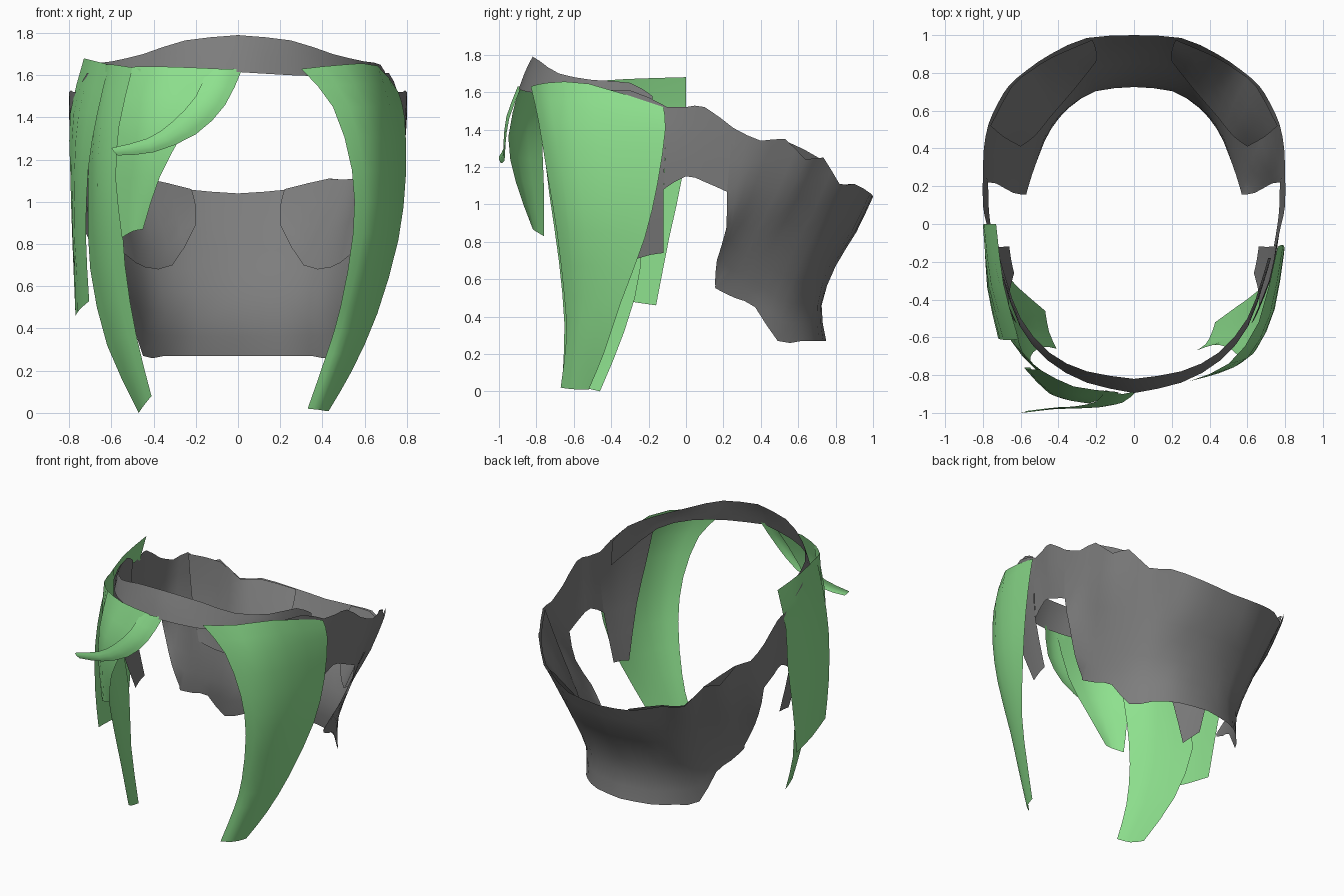
import bpy, bmesh
from mathutils import Vector


def material(name, rgb):
    m = bpy.data.materials.new(name)
    m.diffuse_color = (*rgb, 1)
    return m


GREEN = material("soft green", (0.27, 0.75, 0.27))
GREY = material("charcoal grey", (0.205, 0.205, 0.205))


def spline(pts, steps):
    """Curve passing through every point of one strand line."""
    p = [Vector(v) for v in pts]
    p = [2 * p[0] - p[1]] + p + [2 * p[-1] - p[-2]]
    out = []
    for i in range(1, len(p) - 2):
        a, b, c, d = p[i - 1:i + 3]
        for k in range(steps):
            t = k / steps
            out.append(0.5 * (2 * b + (c - a) * t + (2 * a - 5 * b + 4 * c - d) * t * t
                              + (3 * b - a - 3 * c + d) * t ** 3))
    return out + [p[-2]]


def sheet(name, mat, lines, across=2, along=2, mirror=False):
    """Thin curved sheet lofted through lines that run from top to bottom."""
    cols = [spline(l, along) for l in lines]
    rows = [spline(r, across) for r in zip(*cols)]
    bm = bmesh.new()
    grid = [[bm.verts.new(v) for v in r] for r in rows]
    for r0, r1 in zip(grid, grid[1:]):
        for a, b, c, d in zip(r0, r0[1:], r1[1:], r1):
            bm.faces.new((a, b, c, d))
    # outward facing
    bm.normal_update()
    if sum(f.normal.dot(f.calc_center_median() * Vector((1, 1, 0))) for f in bm.faces) < 0:
        bmesh.ops.reverse_faces(bm, faces=bm.faces[:])
    me = bpy.data.meshes.new(name)
    bm.to_mesh(me)
    bm.free()
    me.materials.append(mat)
    ob = bpy.data.objects.new(name, me)
    bpy.context.collection.objects.link(ob)
    for f in me.polygons:
        f.use_smooth = True
    if mirror:
        mod = ob.modifiers.new("mirror", 'MIRROR')
        mod.merge_threshold = 0.002
    return ob


# Back of the hair, from the middle round to the rear edge of the ear opening
sheet("back_hair", GREY, [
    [(0, 1.0, 1.04), (0, .91, .85), (0, .80, .67), (0, .725, .46), (0, .75, .27)],
    [(.25, .985, 1.06), (.23, .89, .86), (.22, .77, .68), (.20, .705, .46), (.21, .71, .27)],
    [(.44, .90, 1.11), (.40, .81, .89), (.38, .71, .69), (.345, .62, .47), (.35, .62, .27)],
    [(.56, .82, 1.11), (.51, .73, .92), (.47, .62, .71), (.43, .53, .48), (.45, .49, .27)],
    [(.66, .735, 1.25), (.61, .64, 1.02), (.55, .52, .78), (.50, .42, .55), (.50, .37, .45)],
    [(.72, .64, 1.24), (.68, .54, 1.03), (.61, .42, .82), (.555, .33, .62), (.54, .26, .50)],
    [(.77, .53, 1.35), (.73, .43, 1.10), (.66, .33, .87), (.595, .24, .65), (.57, .16, .55)],
    [(.795, .40, 1.34), (.767, .32, 1.12), (.72, .27, .92), (.63, .20, .70), (.57, .16, .56)],
    [(.80, .25, 1.41), (.775, .22, 1.07), (.73, .215, .87), (.64, .165, .70), (.57, .155, .57)],
], mirror=True)

# Inner layer overlapping the back on each side
sheet("inner_layer", GREY, [
    [(.22, .975, 1.06), (.20, .92, .98), (.20, .86, .89)],
    [(.43, .885, 1.11), (.36, .79, .88), (.31, .72, .70)],
    [(.55, .81, 1.11), (.48, .69, .88), (.44, .57, .69)],
    [(.65, .725, 1.24), (.57, .57, .95), (.52, .47, .74)],
    [(.76, .52, 1.345), (.69, .46, 1.07), (.60, .41, .80)],
], mirror=True)

# Strip arching over the ear
sheet("over_ear_hair", GREY, [
    [(.80, .27, 1.395), (.788, .25, 1.23), (.772, .235, 1.06)],
    [(.80, .10, 1.52), (.79, .10, 1.32), (.77, .10, 1.12)],
    [(.78, 0, 1.52), (.775, 0, 1.34), (.76, 0, 1.15)],
    [(.755, -.10, 1.52), (.76, -.11, 1.32), (.74, -.12, 1.08)],
], mirror=True)

# Sideburn hanging in front of the ear, wide at the top
sheet("sideburn", GREY, [
    [(.755, -.10, 1.52), (.76, -.11, 1.32), (.74, -.12, 1.08), (.66, -.12, .74)],
    [(.715, -.30, 1.61), (.725, -.29, 1.34), (.71, -.25, 1.06), (.65, -.19, .73)],
    [(.62, -.53, 1.60), (.65, -.48, 1.34), (.665, -.39, 1.06), (.635, -.26, .71)],
], mirror=True)

# Narrow band across the forehead
sheet("forehead_band", GREY, [
    [(0, -.82, 1.79), (0, -.86, 1.71), (0, -.895, 1.615)],
    [(.25, -.78, 1.765), (.25, -.81, 1.68), (.25, -.84, 1.60)],
    [(.45, -.68, 1.70), (.46, -.70, 1.64), (.46, -.72, 1.59)],
    [(.60, -.50, 1.665), (.605, -.52, 1.62), (.605, -.54, 1.56)],
    [(.675, -.30, 1.65), (.685, -.30, 1.55), (.69, -.30, 1.45)],
    [(.71, -.18, 1.58), (.72, -.18, 1.48), (.725, -.18, 1.40)],
], mirror=True)

# Long lock on the +x side
sheet("right_long_lock", GREEN, [
    [(.30, -.83, 1.63), (.45, -.79, 1.45), (.54, -.74, 1.15), (.545, -.69, .85),
     (.485, -.65, .5), (.42, -.64, .28), (.33, -.67, .02)],
    [(.50, -.74, 1.65), (.60, -.71, 1.45), (.65, -.66, 1.15), (.64, -.62, .85),
     (.55, -.60, .5), (.48, -.61, .28), (.38, -.635, .015)],
    [(.66, -.52, 1.645), (.72, -.48, 1.45), (.745, -.45, 1.15), (.72, -.44, .85),
     (.62, -.48, .5), (.52, -.54, .26), (.41, -.58, .01)],
    [(.76, -.12, 1.52), (.79, -.11, 1.40), (.795, -.15, 1.12), (.76, -.22, .82),
     (.66, -.35, .47), (.54, -.44, .20), (.43, -.52, .01)],
])

# Long lock on the -x side
sheet("left_long_lock", GREEN, [
    [(-.46, -.80, 1.63), (-.52, -.77, 1.38), (-.55, -.73, 1.05), (-.535, -.68, .70),
     (-.48, -.65, .36), (-.41, -.66, .08)],
    [(-.59, -.68, 1.65), (-.65, -.62, 1.38), (-.665, -.57, 1.05), (-.64, -.52, .70),
     (-.56, -.54, .36), (-.45, -.57, .03)],
    [(-.64, -.50, 1.65), (-.70, -.38, 1.35), (-.71, -.30, 1.0), (-.70, -.24, .68),
     (-.62, -.33, .32), (-.47, -.46, 0)],
])

# Broad lock further back on the -x side
sheet("left_side_lock", GREEN, [
    [(-.61, -.61, 1.65), (-.665, -.615, 1.42), (-.71, -.61, 1.15), (-.72, -.60, .82),
     (-.705, -.58, .53)],
    [(-.69, -.32, 1.67), (-.755, -.33, 1.42), (-.775, -.33, 1.15), (-.775, -.34, .82),
     (-.75, -.36, .49)],
    [(-.73, 0, 1.68), (-.795, 0, 1.42), (-.795, -.02, 1.15), (-.785, -.09, .82),
     (-.77, -.16, .46)],
])

# Short lock beside the fringe
sheet("short_front_lock", GREEN, [
    [(-.50, -.77, 1.64), (-.565, -.77, 1.36), (-.58, -.76, 1.10), (-.55, -.76, .83)],
    [(-.32, -.86, 1.64), (-.42, -.91, 1.38), (-.47, -.87, 1.12), (-.50, -.81, .86)],
    [(-.08, -.89, 1.63), (-.24, -.95, 1.36), (-.37, -.91, 1.12), (-.45, -.82, .87)],
])

# Fringe sweeping sideways to a point
sheet("swept_fringe", GREEN, [
    [(-.15, -.88, 1.62), (-.20, -.94, 1.50), (-.31, -.965, 1.38), (-.43, -.975, 1.30),
     (-.60, -1.0, 1.255)],
    [(-.06, -.90, 1.63), (-.13, -.96, 1.47), (-.26, -.975, 1.34), (-.42, -.98, 1.26),
     (-.59, -1.0, 1.24)],
    [(.02, -.88, 1.63), (-.06, -.945, 1.46), (-.20, -.965, 1.32), (-.40, -.97, 1.235),
     (-.57, -.99, 1.22)],
])
